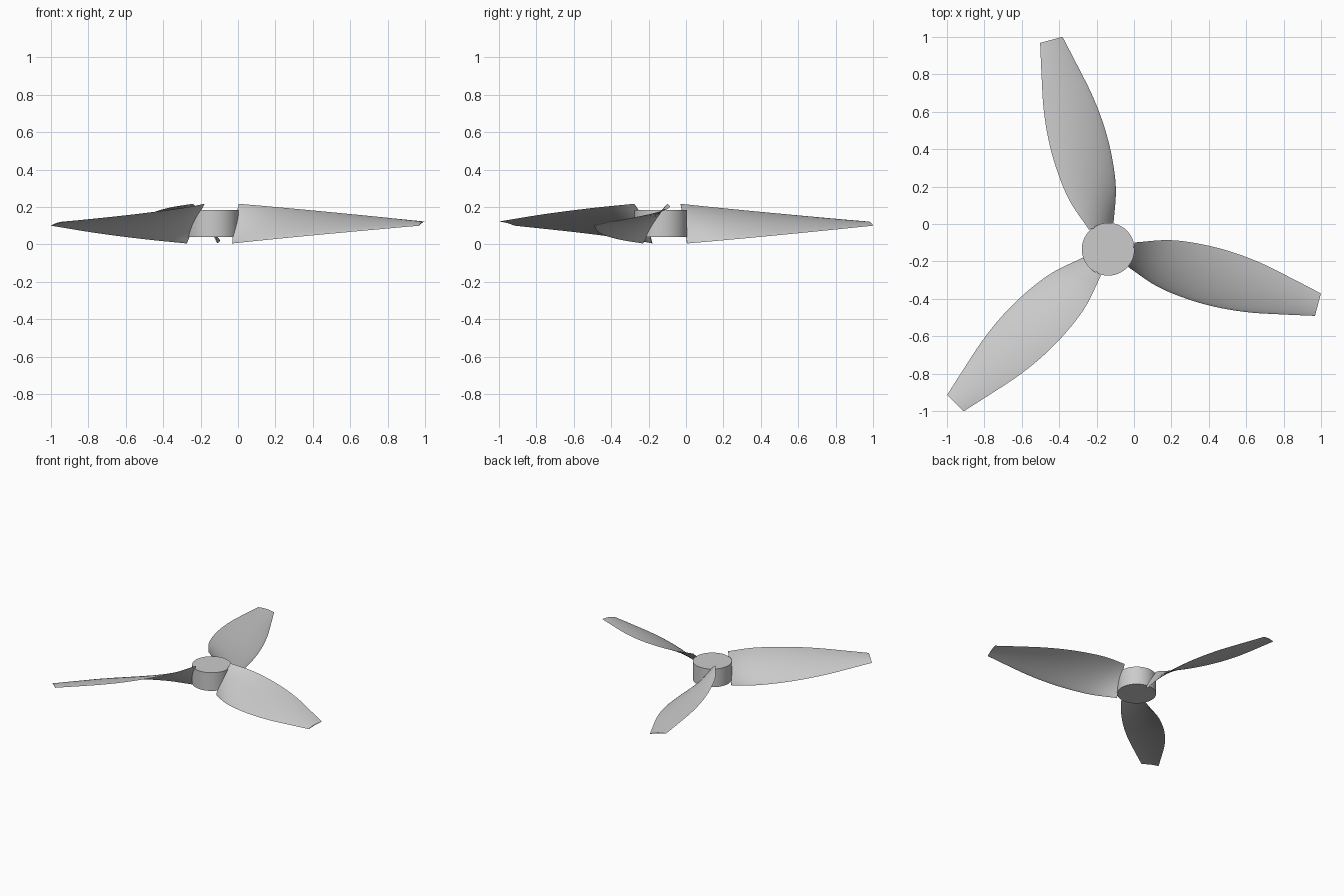
import bpy, bmesh, math
from mathutils import Matrix, Vector

cube = bpy.data.objects.get("Cube")
if cube:
    bpy.data.objects.remove(cube, do_unlink=True)

# Single plain grey finish
grey = bpy.data.materials.new("plain_grey")
grey.use_nodes = True
colour = (0.6, 0.6, 0.6, 1)
grey.diffuse_color = colour
grey.node_tree.nodes["Principled BSDF"].inputs["Base Color"].default_value = colour

CENTRE = Vector((-0.138, -0.135, 0.111))
ROOT, TIP = 0.128, 1.16
HALF_WIDTHS = [0.068, 0.127, 0.151, 0.153, 0.135, 0.100, 0.062]
SPANS, CHORD_STEPS = 36, 14
THICKNESS, CAMBER = 0.07, 0.045


def half_width(s):
    """Smooth plan-view half width at span fraction s."""
    w = HALF_WIDTHS
    x = s * (len(w) - 1)
    i = min(int(x), len(w) - 2)
    f = x - i
    a = w[i - 1] if i else 2 * w[0] - w[1]
    d = w[i + 2] if i + 2 < len(w) else 2 * w[-1] - w[-2]
    b, c = w[i], w[i + 1]
    return b + 0.5 * f * (c - a + f * (2*a - 5*b + 4*c - d + f * (3*(b - c) + d - a)))


def section(s):
    """Twisted, cambered aerofoil loop; the +y edge is raised."""
    chord = Vector((0, 2 * half_width(s), 2 * (0.106 * (1 - s) + 0.011 * s)))
    length = chord.length
    normal = Vector((0, -chord.z, chord.y)) / length
    mid = Vector((ROOT + (TIP - ROOT) * s, 0.004, 0))
    loop = []
    for k in range(2 * CHORD_STEPS):
        t = 0.5 - 0.5 * math.cos(math.pi * k / CHORD_STEPS)
        side = 1 if k <= CHORD_STEPS else -1
        thick = THICKNESS * 1.54 * math.sqrt(t) * (1 - t) ** 0.9 if 0 < t < 1 else 0
        bulge = CAMBER * 4 * t * (1 - t) + side * 0.5 * thick * 0.85
        loop.append(mid + chord * (t - 0.5) + normal * bulge * length)
    return loop


def finish(bm, name):
    bmesh.ops.recalc_face_normals(bm, faces=bm.faces[:])
    mesh = bpy.data.meshes.new(name)
    bm.to_mesh(mesh)
    bm.free()
    mesh.materials.append(grey)
    return mesh


def place(name, mesh, angle=0):
    obj = bpy.data.objects.new(name, mesh)
    obj.location = CENTRE
    obj.rotation_euler.z = math.radians(angle)
    bpy.context.collection.objects.link(obj)
    return obj


# Blade: lofted sections closed at root and tip
bm = bmesh.new()
loops = [[bm.verts.new(p) for p in section(i / SPANS)] for i in range(SPANS + 1)]
for a, b in zip(loops, loops[1:]):
    for k in range(len(a)):
        n = (k + 1) % len(a)
        bm.faces.new((a[k], a[n], b[n], b[k]))
for end in (loops[0], loops[-1]):
    bm.faces.new(end)
blade_mesh = finish(bm, "blade")
parts = [place(f"blade_{i + 1}", blade_mesh, 120 * i - 15) for i in range(3)]

# Hub: plain cylinder
bm = bmesh.new()
bmesh.ops.create_cone(bm, cap_ends=True, segments=64, radius1=0.141,
                      radius2=0.141, depth=0.145)
parts.append(place("hub", finish(bm, "hub")))

# Smooth shading with crisp rims
bpy.ops.object.select_all(action="DESELECT")
for obj in (parts[0], parts[-1]):
    obj.select_set(True)
bpy.context.view_layer.objects.active = parts[-1]
bpy.ops.object.shade_smooth_by_angle(angle=math.radians(35))
